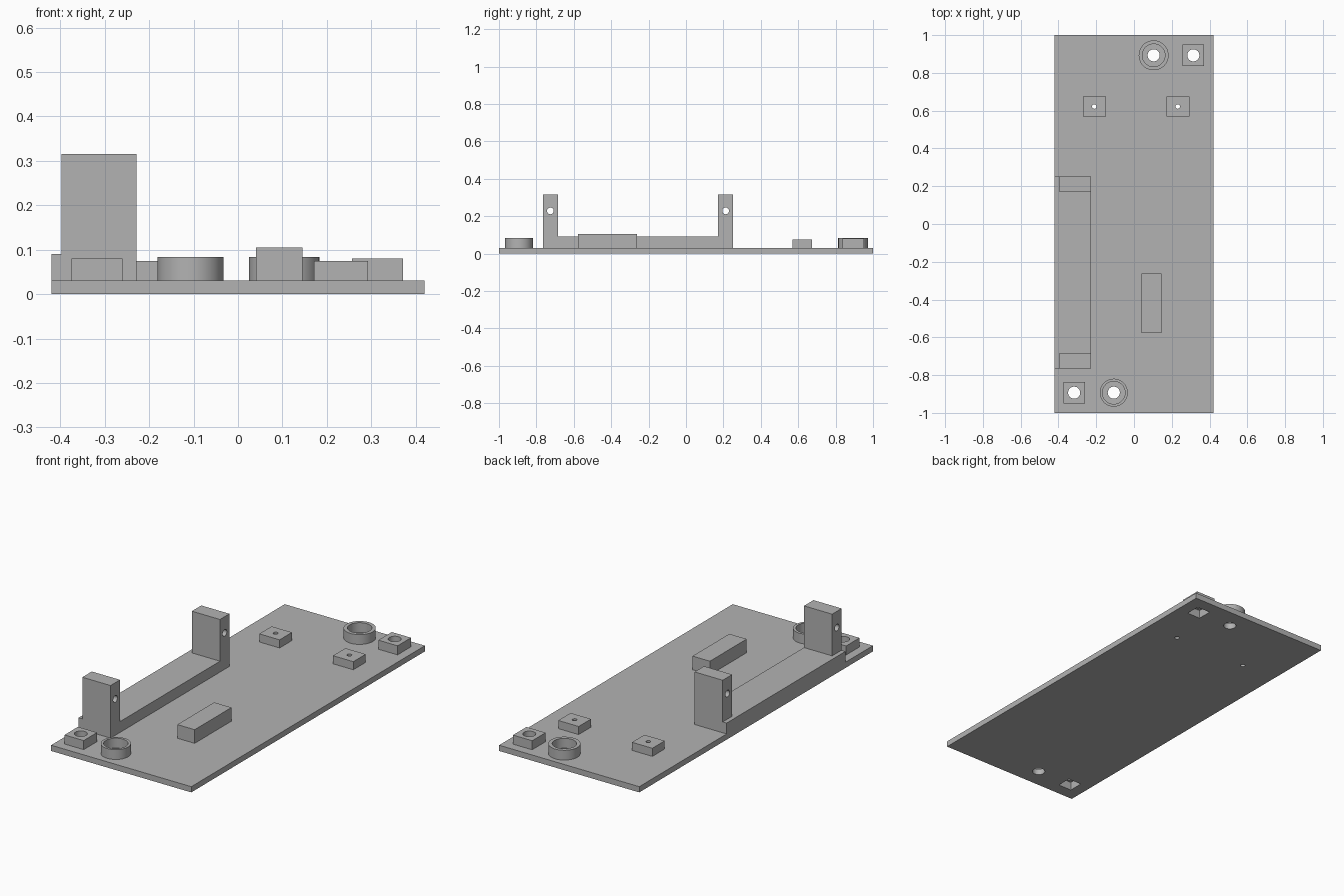
import bpy
import math

if "Cube" in bpy.data.objects:
    bpy.data.objects.remove(bpy.data.objects["Cube"])

grey = bpy.data.materials.new("light grey")
grey.diffuse_color = (0.45, 0.45, 0.45, 1)
grey.use_nodes = True
grey.node_tree.nodes["Principled BSDF"].inputs["Base Color"].default_value = grey.diffuse_color


def finish(ob, name):
    ob.name = name
    ob.data.materials.append(grey)
    return ob


def box(name, x0, x1, y0, y1, z0, z1):
    bpy.ops.mesh.primitive_cube_add(size=1, location=((x0 + x1) / 2, (y0 + y1) / 2, (z0 + z1) / 2))
    ob = bpy.context.object
    ob.scale = (x1 - x0, y1 - y0, z1 - z0)
    bpy.ops.object.transform_apply(location=True, rotation=False, scale=True)
    return finish(ob, name)


def block(name, x, y, sx, sy, z0, z1):
    return box(name, x - sx / 2, x + sx / 2, y - sy / 2, y + sy / 2, z0, z1)


def cylinder(name, x, y, r, z0, z1, sides=48):
    bpy.ops.mesh.primitive_cylinder_add(vertices=sides, radius=r, depth=z1 - z0,
                                        location=(x, y, (z0 + z1) / 2))
    return finish(bpy.context.object, name)


def cut(ob, cutters):
    """Subtract every cutter from the part."""
    bpy.ops.object.select_all(action='DESELECT')
    ob.select_set(True)
    bpy.context.view_layer.objects.active = ob
    for c in cutters:
        mod = ob.modifiers.new("cut", 'BOOLEAN')
        mod.operation = 'DIFFERENCE'
        mod.solver = 'EXACT'
        mod.object = c
        bpy.ops.object.modifier_apply(modifier=mod.name)
    bpy.ops.object.shade_smooth_by_angle(angle=math.radians(30))


T = 0.031  # plate thickness
plate = box("base_plate", -0.42, 0.42, -1, 1, 0, T)
plate_cutters = []
all_cutters = []

# Nut blocks: round hole from above, square pocket from below
for name, x, y in (("back", 0.314, 0.893), ("front", -0.317, -0.893)):
    ob = block(name + "_nut_block", x, y, 0.115, 0.115, T, 0.08)
    cutters = [cylinder("hole_cutter", x, y, 0.032, -0.1, 0.2),
               block("pocket_cutter", x, y, 0.08, 0.08, -0.1, 0.045)]
    cut(ob, cutters)
    plate_cutters.append(cutters[1])
    all_cutters += cutters

# Raised rings around bolt holes
for name, x, y, r in (("back", 0.104, 0.893, 0.079), ("front", -0.107, -0.893, 0.074)):
    ob = cylinder(name + "_ring", x, y, r, T, 0.084, 64)
    bore = cylinder("bore_cutter", x, y, 0.06, -0.1, 0.2)
    hole = cylinder("hole_cutter", x, y, 0.032, -0.1, 0.2)
    cut(ob, [bore])
    plate_cutters.append(hole)
    all_cutters += [bore, hole]

# Small mounting pads with pilot holes
for name, x in (("left", -0.21), ("right", 0.232)):
    ob = block(name + "_mounting_pad", x, 0.622, 0.122, 0.106, T, 0.075)
    hole = cylinder("hole_cutter", x, 0.622, 0.012, -0.1, 0.2, 24)
    cut(ob, [hole])
    plate_cutters.append(hole)
    all_cutters.append(hole)

cut(plate, plate_cutters)

# Bracket: long rail with two drilled uprights
box("bracket_rail", -0.42, -0.228, -0.765, 0.252, T, 0.09)
for name, y in (("front", -0.725), ("back", 0.212)):
    ob = block(name + "_upright", -0.3125, y, 0.169, 0.081, 0.09, 0.316)
    hole = cylinder("hole_cutter", 0, 0, 0.018, -0.5, 0.5, 32)
    hole.rotation_euler = (0, math.pi / 2, 0)
    hole.location = (-0.31, y, 0.228)
    cut(ob, [hole])
    all_cutters.append(hole)

# Solid support block
box("support_block", 0.041, 0.145, -0.578, -0.263, T, 0.105)

for c in all_cutters:
    bpy.data.objects.remove(c, do_unlink=True)
